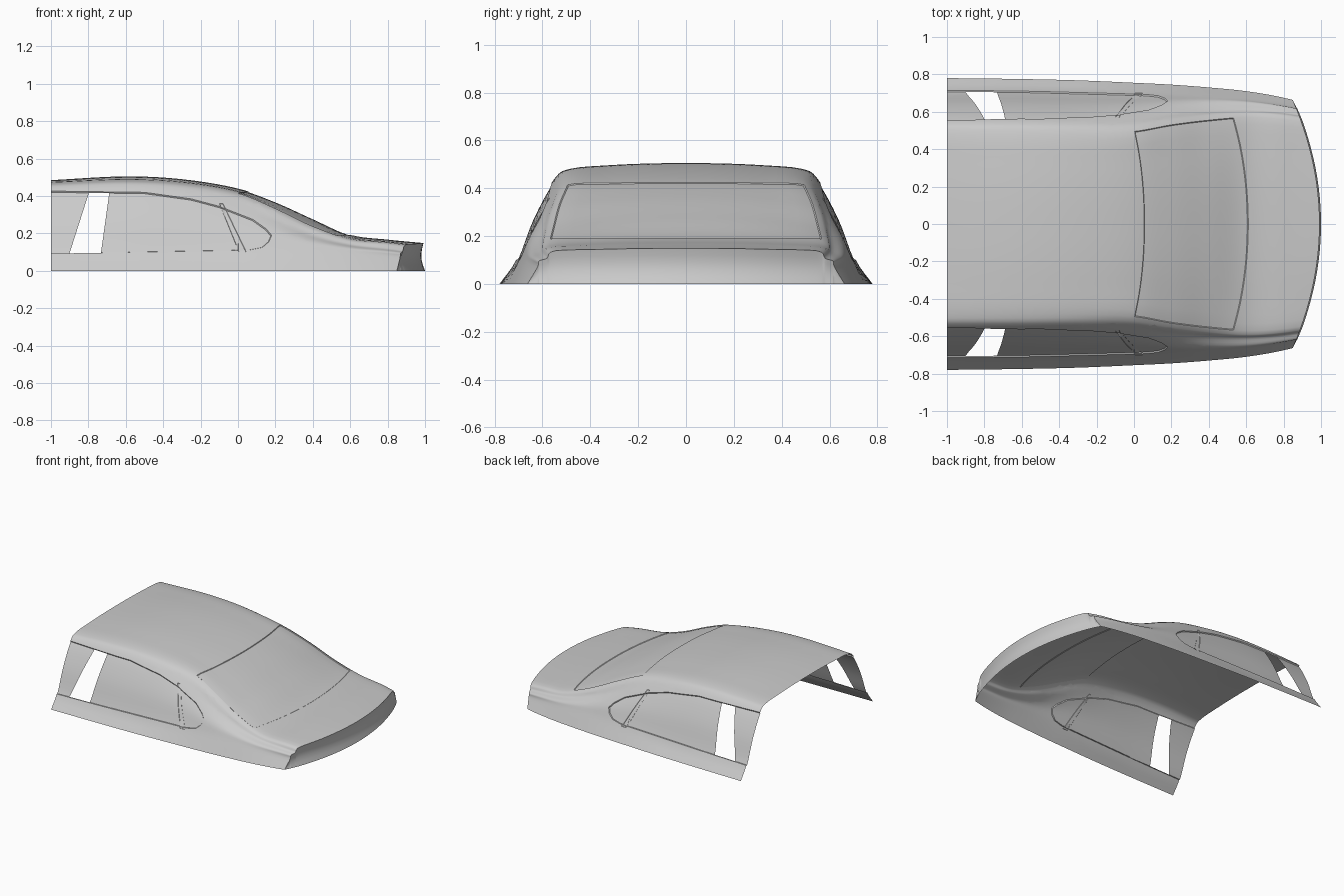
import bpy, bmesh, math
from mathutils import Vector

if "Cube" in bpy.data.objects:
    bpy.data.objects.remove(bpy.data.objects["Cube"])

# Character lines of the half body, one value per station along x
STATIONS = [-1, -.6, -.3, 0, .2, .4, .6, .8, 1]
CROWN_Z = [.485, .505, .49, .44, .37, .28, .193, .167, .148]
RAIL_Y = [.48, .48, .48, .495, .53, .555, .57, .56, .53]
RAIL_Z = [.468, .482, .467, .415, .333, .238, .17, .15, .125]
EAVE_Y = [.55, .55, .55, .565, .59, .605, .61, .595, .56]
EAVE_Z = [.43, .44, .42, .35, .27, .19, .14, .118, .09]
BELT_Y = [.71, .71, .705, .695, .69, .68, .665, .635, .59]
BELT_Z = [.1, .1, .1, .11, .11, .105, .09, .075, .06]
SILL_Y = [.78, .775, .768, .755, .745, .73, .71, .675, .62]

SUB = 4          # steps between section knots
COLUMNS = 68     # steps along the body
RAIL_ROW = 3 * SUB
REAR_WINDOW = range(36, 55)
TAIL_ROWS = 5


def spline(a, b, c, d, t):
    return b + (c - a) * (t / 2) + (a * 2 - b * 5 + c * 4 - d) * (t * t / 2) \
        + (b * 3 - a - c * 3 + d) * (t ** 3 / 2)


def line_at(values, x):
    """Smooth value of a character line at x."""
    i = max(k for k in range(len(STATIONS) - 1) if k == 0 or STATIONS[k] <= x)
    x0, x1 = STATIONS[i], STATIONS[i + 1]
    h = x1 - x0

    def slope(k):
        lo, hi = max(k - 1, 0), min(k + 1, len(STATIONS) - 1)
        return (values[hi] - values[lo]) / (STATIONS[hi] - STATIONS[lo])
    t = (x - x0) / h
    s = t * t * (3 - 2 * t)
    return (values[i] * (1 - s) + values[i + 1] * s
            + h * slope(i) * t * (1 - t) ** 2 - h * slope(i + 1) * t * t * (1 - t))


def section_point(x, row):
    """Point of the half section at x, from the crown (row 0) to the sill."""
    crown = line_at(CROWN_Z, x)
    rail = Vector((line_at(RAIL_Y, x), line_at(RAIL_Z, x)))
    eave = Vector((line_at(EAVE_Y, x), line_at(EAVE_Z, x)))
    belt = Vector((line_at(BELT_Y, x), line_at(BELT_Z, x)))
    knots = [Vector((rail.x * t, crown - (crown - rail.y) * abs(t) ** 2.4))
             for t in (-1 / 3, 0, 1 / 3, 2 / 3)]
    sill = Vector((line_at(SILL_Y, x), 0))
    knots += [rail, eave, (eave + belt) / 2 + Vector((.012, .006)), belt, sill]
    knots.append(sill * 2 - belt)
    i = min(row // SUB, len(knots) - 4)
    return spline(*knots[i:i + 4], row / SUB - i)


def body_point(column, row):
    """Point on the shell, whose tail is bowed in plan."""
    half = abs(row)
    end = .9
    for _ in range(6):
        end = .992 - .325 * section_point(end, half).x ** 2
    x = -1 + (end + 1) * column / COLUMNS
    p = section_point(x, half)
    return Vector((x, math.copysign(p.x, row), max(p.y, 0)))


def cut_outline(bm, faces, outline):
    """Cut a convex outline, given in x and z, into faces; return those inside."""
    faces = list(faces)
    middle = sum((Vector(p) for p in outline), Vector((0, 0))) / len(outline)
    for k, p in enumerate(outline):
        q = outline[(k + 1) % len(outline)]
        normal = Vector((q[1] - p[1], 0, p[0] - q[0]))
        origin = Vector((p[0], 0, p[1]))
        if normal.dot(Vector((middle.x, 0, middle.y)) - origin) < 0:
            normal = -normal
        geom = set(faces)
        for f in faces:
            geom.update(f.edges, f.verts)
        cut = bmesh.ops.bisect_plane(bm, geom=list(geom), dist=1e-5,
                                     plane_co=origin, plane_no=normal)
        faces = [f for f in cut["geom"] if isinstance(f, bmesh.types.BMFace)
                 and normal.dot(f.calc_center_median() - origin) > 0]
    return faces


def recess(bm, faces, width, depth):
    bm.normal_update()
    bmesh.ops.inset_region(bm, faces=faces, thickness=width, depth=-depth,
                           use_boundary=False, use_even_offset=True)


bm = bmesh.new()
last = 7 * SUB
rows = range(-last, last + 1)

# Roof, sides and rear deck
grid = [[bm.verts.new(body_point(c, r)) for r in rows] for c in range(COLUMNS + 1)]

# Hollow tail panel below the deck edge
for k in range(1, TAIL_ROWS + 1):
    f = k / TAIL_ROWS
    ring = []
    for v in grid[COLUMNS]:
        out = (.008 * f - .016 * math.sin(math.pi * f)) * v.co.z / .15
        ring.append(bm.verts.new((v.co.x + out, v.co.y, v.co.z * (1 - f))))
    grid.append(ring)

rear_window = []
for c in range(len(grid) - 1):
    for r in range(len(rows) - 1):
        face = bm.faces.new((grid[c][r], grid[c + 1][r],
                             grid[c + 1][r + 1], grid[c][r + 1]))
        if c in REAR_WINDOW and abs(r + .5 - last) < RAIL_ROW:
            rear_window.append(face)
recess(bm, rear_window, .004, .004)

# Side windows, the open pillar gap and the quarter-light divider
WINDOW = [(-1.1, .09), (-1.1, .428), (-.5, .42), (-.25, .385), (-.1, .345), (.08, .275),
          (.15, .225), (.18, .19), (.165, .155), (.13, .125), (.06, .111)]
GAP = [(-.905, .08), (-.735, .08), (-.685, .44), (-.79, .44)]
DIVIDER = [(-.1, .36), (-.08, .36), (.045, .1), (.005, .1)]
for side in (-1, 1):
    flank = [f for f in bm.faces if f.calc_center_median().y * side > .525
             and f.calc_center_median().x < .4]
    glass = cut_outline(bm, flank, WINDOW)
    recess(bm, glass, .004, .007)
    glass = [f for f in glass if f.is_valid]
    gap = cut_outline(bm, glass, GAP)
    bmesh.ops.delete(bm, geom=gap, context="FACES")
    glass = [f for f in bm.faces if f.calc_center_median().y * side > .525
             and -.15 < f.calc_center_median().x < .1]
    recess(bm, cut_outline(bm, glass, DIVIDER), .002, .002)

bmesh.ops.remove_doubles(bm, verts=bm.verts[:], dist=1e-5)
mesh = bpy.data.meshes.new("car_upper_body")
bm.to_mesh(mesh)
bm.free()

# Plain grey finish
grey = bpy.data.materials.new("body_grey")
grey.use_nodes = True
grey.diffuse_color = (.6, .6, .6, 1)
grey.node_tree.nodes["Principled BSDF"].inputs["Base Color"].default_value = (.6, .6, .6, 1)
mesh.materials.append(grey)

body = bpy.data.objects.new("car_upper_body", mesh)
bpy.context.collection.objects.link(body)
bpy.ops.object.select_all(action="DESELECT")
body.select_set(True)
bpy.context.view_layer.objects.active = body
bpy.ops.object.shade_smooth_by_angle(angle=math.radians(35))
